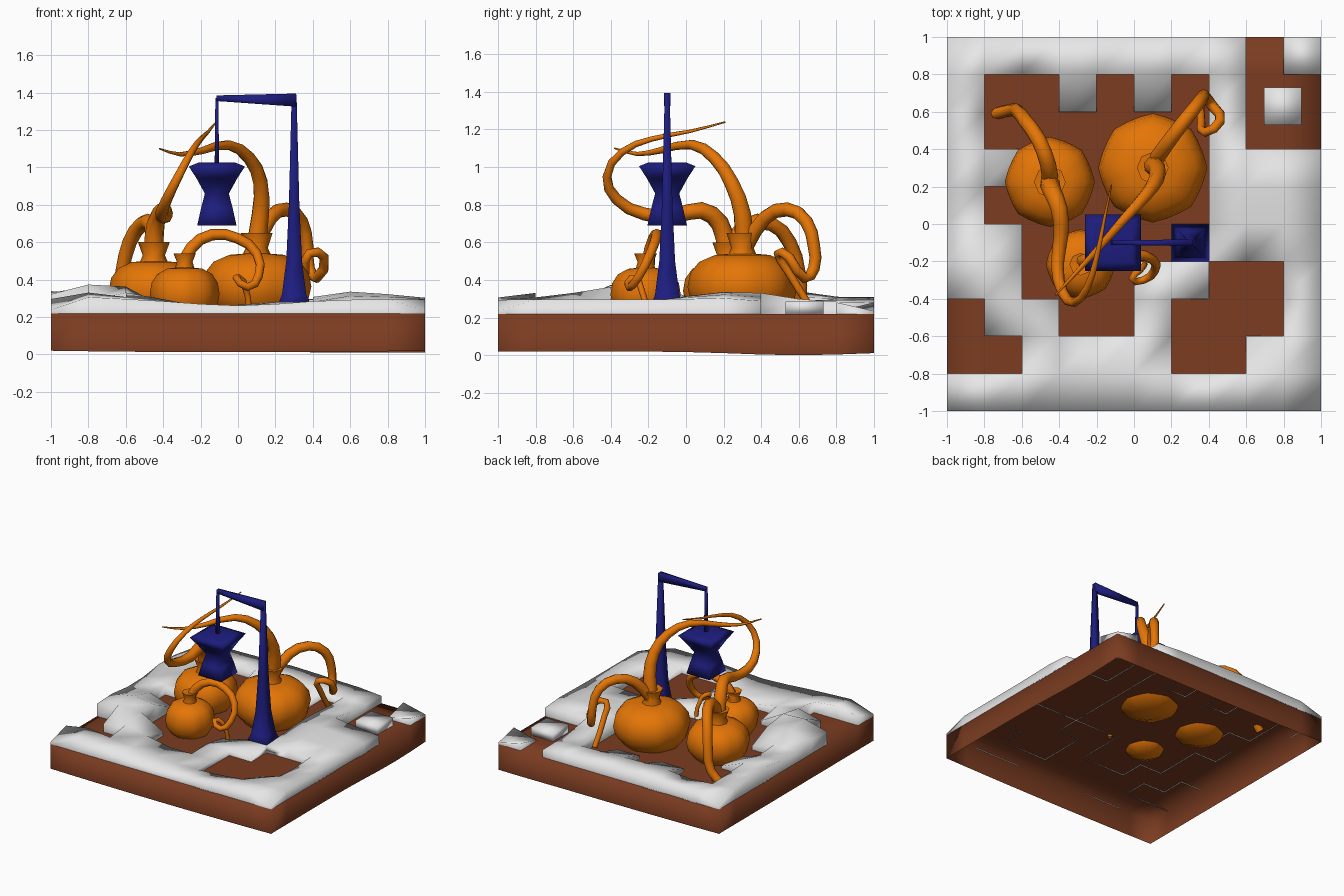
import bpy, bmesh, math

cube = bpy.data.objects.get("Cube")
if cube:
    bpy.data.objects.remove(cube)


def material(name, rgb):
    m = bpy.data.materials.new(name)
    m.use_nodes = True
    m.diffuse_color = (*rgb, 1)
    bsdf = next(n for n in m.node_tree.nodes if n.type == 'BSDF_PRINCIPLED')
    bsdf.inputs["Base Color"].default_value = (*rgb, 1)
    bsdf.inputs["Roughness"].default_value = 0.8
    return m


SOIL = material("soil brown", (0.2, 0.045, 0.015))
SNOW = material("snow white", (0.84, 0.84, 0.84))
ORANGE = material("pumpkin orange", (0.78, 0.18, 0.002))
BLUE = material("lamp blue", (0.012, 0.012, 0.21))
TOP = 0.22  # soil surface height


def finish(bm, name, mat, angle=180):
    bmesh.ops.recalc_face_normals(bm, faces=bm.faces)
    me = bpy.data.meshes.new(name)
    bm.to_mesh(me)
    bm.free()
    me.materials.append(mat)
    me.shade_smooth()
    me.set_sharp_from_angle(angle=math.radians(angle))
    ob = bpy.data.objects.new(name, me)
    bpy.context.collection.objects.link(ob)
    return ob


def skirt(bm, height):
    """Extrude the open border straight down to height(x, y)."""
    border = [e for e in bm.edges if e.is_boundary]
    new = bmesh.ops.extrude_edge_only(bm, edges=border)["geom"]
    for v in new:
        if isinstance(v, bmesh.types.BMVert):
            v.co.z = height(v.co.x, v.co.y)


def loft(name, mat, rings, angle=75):
    """Skin a list of rings, each a list of points of equal count."""
    bm = bmesh.new()
    loops = [[bm.verts.new(p) for p in r] for r in rings]
    n = len(loops[0])
    for a, b in zip(loops, loops[1:]):
        for i in range(n):
            j = (i + 1) % n
            bm.faces.new((a[i], a[j], b[j], b[i]))
    bm.faces.new(loops[0])
    bm.faces.new(loops[-1])
    return finish(bm, name, mat, angle)


def square(x, y, z, h):
    return [(x + sx * h, y + sy * h, z) for sx, sy in ((-1, -1), (1, -1), (1, 1), (-1, 1))]


def bump(x, y, cx, cy, w):
    return math.exp(-((x - cx) ** 2 + (y - cy) ** 2) / w)


# Soil slab, open underneath, with a slightly uneven rim
bm = bmesh.new()
bmesh.ops.create_grid(bm, x_segments=10, y_segments=10, size=1)
for v in bm.verts:
    v.co.z = TOP
skirt(bm, lambda x, y: 0.02 - 0.008 * (1 - x * x) - 0.02 * bump(x, y, 1, 0.6, 0.2))
finish(bm, "soil_slab", SOIL, 100)

# Snow blanket: S marks snow cells, back row first
PLAN = """
SSSSSSSS.S
S..S.S.S..
S......S..
SS.....SSS
S......SSS
SS.....SSS
SS...SS..S
.SS..S...S
..SSSS..SS
SSSSSSSSSS
""".split()


def is_snow(c, r):
    # the border continues outward as the nearest cell
    return PLAN[min(max(r, 0), 9)][min(max(c, 0), 9)] == 'S'


def snow_height(c, r):
    x, y = c * 0.2 - 1, 1 - r * 0.2
    bare = sum(not is_snow(c - i, r - j) for i in (0, 1) for j in (0, 1))
    z = 0.295 + 0.09 * bump(x, y, -0.73, -0.35, 0.1) + 0.045 * bump(x, y, 0.6, 0.3, 0.1)
    z += 0.05 * bump(x, y, -1, 0.5, 0.08) + 0.04 * bump(x, y, -0.8, -0.8, 0.03)
    z += 0.02 * bump(x, y, -0.2, 0.8, 0.15) - 0.045 * bump(x, y, 0, -0.8, 0.14)
    # outer corners sink towards the soil
    z -= 0.06 * (abs(x) > 0.9 and abs(y) > 0.9)
    return z - (0, 0.005, 0.015, 0.065)[min(bare, 3)]


bm = bmesh.new()
grid = {}
for r, row in enumerate(PLAN):
    for c, cell in enumerate(row):
        if cell == 'S':
            quad = []
            for i, j in ((0, 1), (1, 1), (1, 0), (0, 0)):
                key = (c + i, r + j)
                if key not in grid:
                    z = max(snow_height(*key), TOP + 0.005)
                    grid[key] = bm.verts.new((key[0] * 0.2 - 1, 1 - key[1] * 0.2, z))
                quad.append(grid[key])
            bm.faces.new(quad)
skirt(bm, lambda x, y: TOP - 0.006)
finish(bm, "snow_blanket", SNOW)
loft("snow_patch", SNOW, [square(0.795, 0.63, TOP, 0.1), square(0.795, 0.63, 0.285, 0.1)], 180)


# Pumpkins: lobed bodies with a flared crown
def pumpkin(name, x, y, radius, top, crown_top, crown_r):
    low = 0.17
    prof = [(0.35, 0), (0.74, 0.13), (0.94, 0.32), (1, 0.52), (0.95, 0.72), (0.79, 0.88), (0.5, 0.98), (0.2, 1)]
    n = 24
    rings = []
    for pr, pz in prof:
        ring = []
        for i in range(n):
            a = math.tau * i / n
            rad = radius * pr * (1 + 0.025 * math.cos(8 * a))
            ring.append((x + rad * math.cos(a), y + rad * math.sin(a), low + (top - low) * pz))
        rings.append(ring)
    loft(name + "_body", ORANGE, rings)
    crown = []
    for f, z in ((1, top - 0.03), (0.7, top + 0.03), (1, crown_top), (0.5, crown_top - 0.005)):
        crown.append([(x + f * crown_r * math.cos(math.tau * i / 8),
                       y + f * crown_r * math.sin(math.tau * i / 8), z) for i in range(8)])
    loft(name + "_crown", ORANGE, crown)


pumpkin("large_pumpkin", 0.1, 0.3, 0.285, 0.54, 0.65, 0.085)
pumpkin("middle_pumpkin", -0.45, 0.225, 0.235, 0.5, 0.6, 0.085)
pumpkin("small_pumpkin", -0.285, -0.215, 0.182, 0.465, 0.54, 0.06)


# Vines: tapered tubes through a few points
def vine(name, thick, thin, points):
    cu = bpy.data.curves.new(name, 'CURVE')
    cu.dimensions = '3D'
    cu.bevel_depth = 1
    cu.bevel_resolution = 2
    cu.resolution_u = 2
    cu.use_fill_caps = True
    sp = cu.splines.new('BEZIER')
    sp.bezier_points.add(len(points) - 1)
    for i, (bp, p) in enumerate(zip(sp.bezier_points, points)):
        bp.co = p
        bp.handle_left_type = bp.handle_right_type = 'AUTO'
        bp.radius = thick + (thin - thick) * i / (len(points) - 1)
    cu.materials.append(ORANGE)
    bpy.context.collection.objects.link(bpy.data.objects.new(name, cu))


vine("large_pumpkin_tall_vine", 0.056, 0.004, [
    (0.09, 0.31, 0.55), (0.12, 0.3, 0.75), (0.12, 0.24, 0.92), (0.06, 0.15, 1.05),
    (-0.05, 0.03, 1.12), (-0.19, -0.13, 1.09), (-0.31, -0.26, 1.07), (-0.42, -0.38, 1.1)])
vine("large_pumpkin_back_vine", 0.042, 0.02, [
    (0.1, 0.32, 0.58), (0.17, 0.42, 0.73), (0.26, 0.54, 0.775), (0.34, 0.64, 0.71), (0.37, 0.68, 0.58),
    (0.38, 0.68, 0.46), (0.42, 0.63, 0.41), (0.46, 0.55, 0.52), (0.38, 0.49, 0.54),
    (0.36, 0.54, 0.45), (0.36, 0.67, 0.24)])
vine("middle_pumpkin_tall_vine", 0.055, 0.004, [
    (-0.45, 0.22, 0.55), (-0.44, 0.18, 0.7), (-0.4, 0.08, 0.77), (-0.39, -0.06, 0.74),
    (-0.41, -0.22, 0.75), (-0.38, -0.37, 0.83), (-0.32, -0.42, 0.95), (-0.25, -0.34, 1.08),
    (-0.2, -0.18, 1.15), (-0.16, 0.02, 1.19), (-0.12, 0.21, 1.24)])
vine("middle_pumpkin_back_vine", 0.045, 0.032, [
    (-0.45, 0.22, 0.55), (-0.46, 0.32, 0.69), (-0.51, 0.45, 0.7), (-0.58, 0.55, 0.6),
    (-0.62, 0.6, 0.44), (-0.65, 0.61, 0.3), (-0.74, 0.59, 0.2)])
vine("small_pumpkin_vine", 0.035, 0.015, [
    (-0.29, -0.2, 0.48), (-0.25, -0.19, 0.57), (-0.14, -0.16, 0.64), (0, -0.16, 0.62),
    (0.1, -0.19, 0.54), (0.11, -0.25, 0.42), (0.05, -0.3, 0.36), (-0.01, -0.29, 0.41),
    (0.03, -0.25, 0.39), (0.06, -0.21, 0.2)])

# Lamp post, arm, hanger and square lantern
loft("lamp_post", BLUE, [square(0.3, -0.1, z, h) for z, h in
                         ((TOP + 0.01, 0.1), (0.32, 0.065), (0.5, 0.042), (0.8, 0.028), (1.39, 0.013))], 180)
loft("lamp_arm", BLUE, [
    [(x, -0.1 + w, low), (x, -0.1 - w, low), (x, -0.1 - w, high), (x, -0.1 + w, high)]
    for x, w, low, high in ((0.31, 0.018, 1.325, 1.395), (-0.115, 0.012, 1.355, 1.385))], 180)
loft("lamp_hanger", BLUE, [square(-0.113, -0.1, z, h) for z, h in ((1.0, 0.012), (1.37, 0.008))], 180)
loft("lantern", BLUE, [square(-0.113, -0.1, z, h) for z, h in
                       ((0.69, 0.105), (0.78, 0.085), (0.86, 0.064), (0.94, 0.108),
                        (1.005, 0.15), (1.025, 0.1))], 180)
